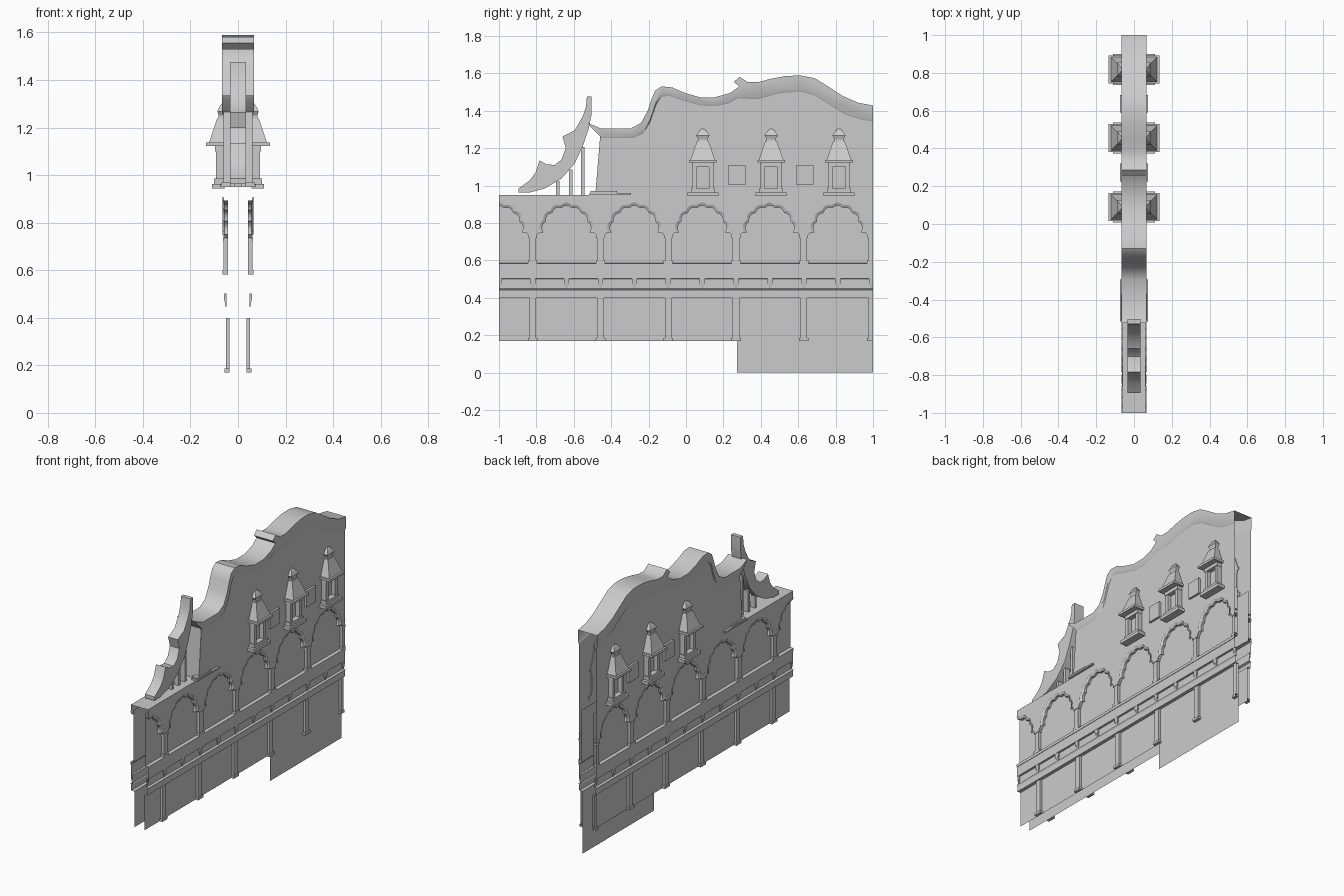
import bpy, bmesh
from math import sin, cos, pi, radians
from mathutils import Vector

if "Cube" in bpy.data.objects:
    bpy.data.objects.remove(bpy.data.objects["Cube"])

WALL, RECESS, LOW = 0.061, 0.042, 0.036       # outer, recessed and lower wall planes
STEP = 0.3625
COLS = [-0.82 + STEP * i for i in range(6)]
KIOSKS = (0.09, 0.455, 0.818)


def face(bm, pts):
    return bm.faces.new([bm.verts.new(p) for p in pts])


def loft(bm, rings):
    """Quad strips between successive open lines of points."""
    rows = [[bm.verts.new(p) for p in r] for r in rings]
    for a, b in zip(rows, rows[1:]):
        for i in range(len(a) - 1):
            bm.faces.new((a[i], a[i + 1], b[i + 1], b[i]))


def at(pts, x, dz=0):
    return [(x, y, z + dz) for y, z in pts]


def taper(bm, y, z0, z1, hw0, hw1, d0, d1, x=WALL - 0.004):
    """Block standing against the wall, tapering from (hw0, d0) to (hw1, d1)."""
    lo = [(x, y - hw0, z0), (d0, y - hw0, z0), (d0, y + hw0, z0), (x, y + hw0, z0)]
    hi = [(x, y - hw1, z1), (d1, y - hw1, z1), (d1, y + hw1, z1), (x, y + hw1, z1)]
    a, b = [bm.verts.new(p) for p in lo], [bm.verts.new(p) for p in hi]
    for i in range(4):
        j = (i + 1) % 4
        bm.faces.new((a[i], a[j], b[j], b[i]))
    bm.faces.new(a[::-1])
    bm.faces.new(b)


def finish(name, bm, sheet=False, mirror=True, smooth=False):
    if sheet:
        bmesh.ops.remove_doubles(bm, verts=bm.verts, dist=1e-5)
    for s in (-1, 1):                          # trim at both ends of the facade
        bmesh.ops.bisect_plane(bm, geom=bm.verts[:] + bm.edges[:] + bm.faces[:],
                               plane_co=(0, s, 0), plane_no=(0, s, 0), clear_outer=True)
    bmesh.ops.recalc_face_normals(bm, faces=bm.faces)
    if sheet and sum(f.normal.x * f.calc_area() for f in bm.faces) < 0:
        bmesh.ops.reverse_faces(bm, faces=bm.faces)
    me = bpy.data.meshes.new(name)
    bm.to_mesh(me)
    bm.free()
    ob = bpy.data.objects.new(name, me)
    bpy.context.collection.objects.link(ob)
    if smooth:
        bpy.ops.object.select_all(action='DESELECT')
        ob.select_set(True)
        bpy.context.view_layer.objects.active = ob
        bpy.ops.object.shade_smooth_by_angle(angle=radians(35))
    if mirror:
        ob.modifiers.new("other_side", 'MIRROR').use_axis[0] = True
    return ob


# Lower wall, bracket band, balcony slab and recessed wall behind the arches
bm = bmesh.new()
prof = [(LOW, .17), (LOW, .40), (.058, .40), (.058, .435), (.063, .445), (.05, .45),
        (.05, .50), (.061, .502), (.061, .565), (.064, .565), (.064, .583), (RECESS, .585),
        (RECESS, .92)]
loft(bm, [[(x, -1, z), (x, 1, z)] for x, z in prof])
finish("lower_wall", bm, sheet=True)

# Foundation panel on one side only
bm = bmesh.new()
face(bm, [(LOW, .273, 0), (LOW, 1, 0), (LOW, 1, .17), (LOW, .273, .17)])
finish("foundation_panel", bm, sheet=True, mirror=False)

# Scalloped arcade
bm = bmesh.new()
N = 56
for i in range(7):
    c = COLS[0] - STEP / 2 + STEP * i

    def arch(extra):
        pts = []
        for k in range(N + 1):
            t = pi * k / N
            r = .93 + .07 * abs(sin(7 * t)) + extra
            pts.append((c + .14 * r * cos(t), .75 + .15 * r * sin(t)))
        return pts
    inner, outer = arch(-.05), arch(.06)
    h = STEP / 2
    face(bm, at(outer + [(c - h, .75), (c - h, .95), (c + h, .95), (c + h, .75)], WALL))
    loft(bm, [at(outer, WALL), at(outer, WALL + .004), at(inner, WALL - .004), at(inner, RECESS)])
finish("arcade", bm, sheet=True)

# Flat ledge on the low end
bm = bmesh.new()
face(bm, [(-WALL, -1, .95), (WALL, -1, .95), (WALL, -.485, .95), (-WALL, -.485, .95)])
finish("ledge_top", bm, mirror=False)

# Columns, upper and lower
bm = bmesh.new()
for y in COLS:
    taper(bm, y, .583, .60, .024, .024, .065, .065, RECESS)
    taper(bm, y, .60, .72, .018, .018, .061, .061, RECESS)
    taper(bm, y, .72, .735, .023, .023, .064, .064, RECESS)
    taper(bm, y, .735, .765, .023, .048, .061, .0615, RECESS)
    taper(bm, y, .17, .186, .026, .026, .056, .056, LOW)
    taper(bm, y, .186, .40, .018, .018, .05, .05, LOW)
finish("columns", bm)

# Brackets under the balcony
bm = bmesh.new()
for i in range(12):
    y = -1.001 + STEP / 2 * i
    taper(bm, y, .475, .502, .014, .014, .058, .06, .049)
    taper(bm, y, .445, .475, .004, .011, .052, .057, .049)
finish("balcony_brackets", bm)

# Curved gable wall with its coping
TOP = [(-.525, 1.335), (-.455, 1.305), (-.295, 1.305), (-.24, 1.335), (-.205, 1.40), (-.185, 1.46),
       (-.165, 1.507), (-.13, 1.53), (-.075, 1.525), (-.005, 1.495), (.075, 1.472), (.155, 1.472),
       (.236, 1.495), (.284, 1.53), (.257, 1.555), (.287, 1.582), (.33, 1.553), (.386, 1.553),
       (.45, 1.57), (.53, 1.585), (.61, 1.589), (.69, 1.573), (.76, 1.53), (.836, 1.48),
       (.92, 1.443), (1, 1.428)]
BOT = [(-.515, 1.318), (-.46, 1.265), (-.285, 1.265), (-.23, 1.29), (-.193, 1.35), (-.16, 1.445),
       (-.135, 1.485), (-.097, 1.493), (-.005, 1.463), (.075, 1.44), (.155, 1.436), (.225, 1.45),
       (.273, 1.477), (.386, 1.475), (.504, 1.506), (.61, 1.515), (.69, 1.493), (.772, 1.44),
       (.853, 1.39), (.933, 1.365), (1, 1.354)]
CX = .067
bm = bmesh.new()
loft(bm, [at(TOP, 0), at(TOP, CX)])
face(bm, at(TOP + BOT[::-1], CX))
loft(bm, [at(BOT[1:], CX), at(BOT[1:], WALL, -.012)])
loft(bm, [at([TOP[0], BOT[0], BOT[1]], 0), at([TOP[0], BOT[0], BOT[1]], CX)])
finish("gable_coping", bm, sheet=True, smooth=True)
bm = bmesh.new()
face(bm, at(BOT[1:], WALL, -.012) + [(WALL, 1, .95), (WALL, -.485, .95)])
loft(bm, [at([(-.485, .95), (-.46, 1.265)], 0), at([(-.485, .95), (-.46, 1.265)], WALL)])
finish("gable_wall", bm, sheet=True)

# Slab at the foot of the gable
bm = bmesh.new()
taper(bm, -.405, .95, .96, .11, .11, .075, .075, .03)
taper(bm, -.44, .96, .97, .07, .07, .07, .07, .03)
finish("gable_foot", bm)

# Scroll buttress and its thin posts
SCROLL = [(-.895, .985), (-.836, 1.027), (-.804, 1.07), (-.783, 1.134), (-.745, 1.113),
          (-.702, 1.11), (-.665, 1.14), (-.643, 1.2), (-.66, 1.263), (-.595, 1.295),
          (-.552, 1.37), (-.535, 1.42), (-.53, 1.475), (-.504, 1.475), (-.504, 1.386),
          (-.52, 1.306), (-.552, 1.21), (-.595, 1.118), (-.665, 1.038), (-.756, .984),
          (-.836, .963), (-.895, .962)]
bm = bmesh.new()
loop = SCROLL + SCROLL[:1]
loft(bm, [at(loop, -.034), at(loop, .034)])
for x in (-.034, .034):
    face(bm, at(SCROLL, x))
bmesh.ops.remove_doubles(bm, verts=bm.verts, dist=1e-5)
finish("scroll_buttress", bm, mirror=False, smooth=True)
bm = bmesh.new()
for y, z in ((-.553, 1.205), (-.617, 1.085), (-.685, 1.025)):
    taper(bm, y, .95, z, .009, .009, .016, .016, -.016)
finish("buttress_posts", bm, mirror=False)

# Wall kiosks with pyramid roofs
bm = bmesh.new()
for y in KIOSKS:
    taper(bm, y, .943, .963, .083, .083, .11, .11)
    taper(bm, y, .963, .985, .064, .064, .1, .1)
    for s in (-1, 1):
        taper(bm, y + s * .045, .985, 1.1, .011, .011, .093, .093)
    taper(bm, y, .985, 1.1, .034, .034, .067, .067)
    taper(bm, y, 1.1, 1.122, .058, .058, .097, .097)
    taper(bm, y, 1.122, 1.137, .074, .074, .134, .134)
    taper(bm, y, 1.137, 1.238, .066, .031, .122, .088)
    taper(bm, y, 1.238, 1.25, .025, .025, .081, .081)
    taper(bm, y, 1.25, 1.268, .025, .036, .081, .087)
    taper(bm, y, 1.268, 1.288, .036, .022, .087, .078)
    taper(bm, y, 1.288, 1.303, .022, .008, .078, .067)
finish("kiosks", bm)

# Small square windows between the kiosks
bm = bmesh.new()
for y in (.272, .636):
    taper(bm, y, 1.005, 1.107, .047, .047, .075, .075)
finish("square_windows", bm)
